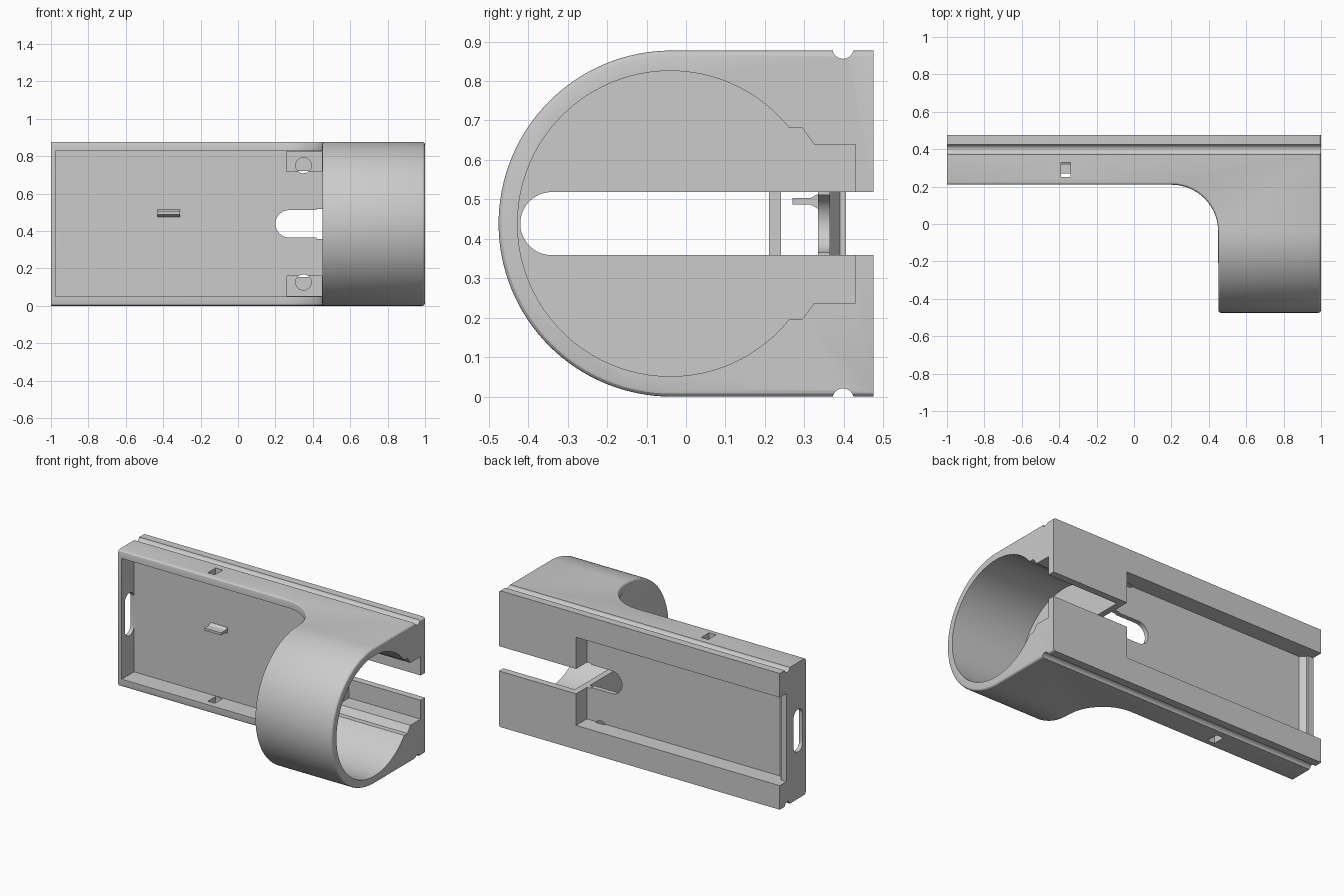
import bpy, bmesh
from math import sin, cos, radians

if "Cube" in bpy.data.objects:
    bpy.data.objects.remove(bpy.data.objects["Cube"])

grey = bpy.data.materials.new("plain grey")
grey.use_nodes = True
color = (0.6, 0.6, 0.6, 1)
grey.diffuse_color = color
grey.node_tree.nodes["Principled BSDF"].inputs["Base Color"].default_value = color

MID = 0.4385          # mid height
TOP = 2 * MID


def arc(cx, cy, r, start, end, steps=32):
    angles = [radians(start + (end - start) * i / steps) for i in range(steps + 1)]
    return [(cx + r * cos(a), cy + r * sin(a)) for a in angles]


def prism(name, points, axis, low, high):
    """Extrude a flat profile along one axis."""
    place = {"x": lambda p, d: (d, p[0], p[1]),
             "y": lambda p, d: (p[0], d, p[1]),
             "z": lambda p, d: (p[0], p[1], d)}[axis]
    bm = bmesh.new()
    face = bm.faces.new([bm.verts.new(place(p, low)) for p in points])
    moved = bmesh.ops.extrude_face_region(bm, geom=[face])["geom"]
    shift = place((0, 0), high - low)
    bmesh.ops.translate(bm, vec=shift,
                        verts=[v for v in moved if isinstance(v, bmesh.types.BMVert)])
    bmesh.ops.recalc_face_normals(bm, faces=bm.faces)
    mesh = bpy.data.meshes.new(name)
    bm.to_mesh(mesh)
    bm.free()
    mesh.materials.append(grey)
    obj = bpy.data.objects.new(name, mesh)
    bpy.context.collection.objects.link(obj)
    return obj


def box(name, x, y, z):
    return prism(name, [(x[0], y[0]), (x[1], y[0]), (x[1], y[1]), (x[0], y[1])], "z", *z)


def activate(obj):
    bpy.ops.object.select_all(action="DESELECT")
    obj.select_set(True)
    bpy.context.view_layer.objects.active = obj


def cut(target, cutter):
    cutter.hide_render = True
    mod = target.modifiers.new("cut", "BOOLEAN")
    mod.operation, mod.solver, mod.object = "DIFFERENCE", "EXACT", cutter
    activate(target)
    bpy.ops.object.modifier_apply(modifier=mod.name)
    bpy.data.objects.remove(cutter)


# Main body: D-shaped bar with the front cut away beside the tube
body = prism("holder_body", [(0.475, 0), (0.475, TOP)] + arc(-0.0365, MID, MID, 90, 270, 64),
             "x", -1, 1)
cut(body, prism("front_notch", [(-1.1, 0.21), (-1.1, -0.6), (0.45, -0.6)]
                + arc(0.2, -0.04, 0.25, 0, 90, 24), "z", -0.1, 1))

# Soften the outer edges of the tube and the front rim
bm = bmesh.new()
bm.from_mesh(body.data)
rim = [e for e in bm.edges if len(e.link_faces) == 2 and e.calc_face_angle(0) > 0.6
       and min(v.co.y for v in e.verts) < 0.3 and max(v.co.x for v in e.verts) > -0.99]
bmesh.ops.bevel(bm, geom=rim, offset=0.015, segments=3, profile=0.5, affect="EDGES")
bm.to_mesh(body.data)
bm.free()

# Tray in the front and stepped bore in the tube, leaving a wall between them
cut(body, box("tray", (-0.975, 0.4505), (-0.6, 0.335), (0.05, TOP - 0.05)))
half = [(0.295, 0.242), (0.325, 0.201), (0.43, 0.201)]
bore = arc(-0.04, MID, 0.387, 38.7, 321.3, 72)
bore += [(y, MID - h) for y, h in half] + [(y, MID + h) for y, h in reversed(half)]
cut(body, prism("bore", bore, "x", 0.49, 1.1))

# Slot through the wall and the back, with rounded ends
cut(body, prism("wall_slot", [(0.6, MID - 0.08), (0.6, MID + 0.08)]
                + arc(-0.34, MID, 0.08, 90, 270), "x", 0.42, 1.1))
cut(body, prism("back_slot", [(0.6, MID - 0.073), (0.6, MID + 0.073)]
                + arc(0.273, MID, 0.073, 90, 270), "y", 0.3, 0.6))

# Back channel with a ramp at its open end
cut(body, prism("back_channel", [(0.45, 0.6), (0.45, 0.365), (-0.925, 0.365), (-0.96, 0.39),
                                 (-0.96, 0.405), (-1.1, 0.405), (-1.1, 0.6)],
                "z", 0.155, TOP - 0.155))

# Long grooves, corner pockets and small windows, mirrored top and bottom
for side in (-1, 1):
    cut(body, prism("groove", arc(0.398, MID + side * (MID + 0.006), 0.027, 0, 345, 24),
                    "x", -1.1, 1.1))
    z = sorted((MID + side * 0.28, MID + side * 0.386))
    cut(body, box("corner_pocket", (0.26, 0.449), (0.3, 0.35), z))
    cut(body, prism("screw_hole", arc(0.35, MID + side * 0.312, 0.042, 0, 350, 35),
                    "y", 0.3, 0.375))
    z = sorted((MID + side * 0.3, MID + side * 0.5))
    cut(body, box("side_window", (-0.39, -0.34), (0.25, 0.33), z))

# Oval opening in the end wall
cut(body, prism("end_opening", arc(0.288, MID + 0.09, 0.047, 0, 180, 16)
                + arc(0.288, MID - 0.09, 0.047, 180, 360, 16), "x", -1.1, -0.95))

# Little shelf on the tray floor, flared at the root
shelf = prism("tray_shelf", [(0.27, 0.487), (0.315, 0.487), (0.337, 0.475), (0.337, 0.515),
                             (0.315, 0.503), (0.27, 0.503)], "x", -0.43, -0.31)

for obj in (body, shelf):
    activate(obj)
    bpy.ops.object.shade_smooth_by_angle(angle=radians(28))
